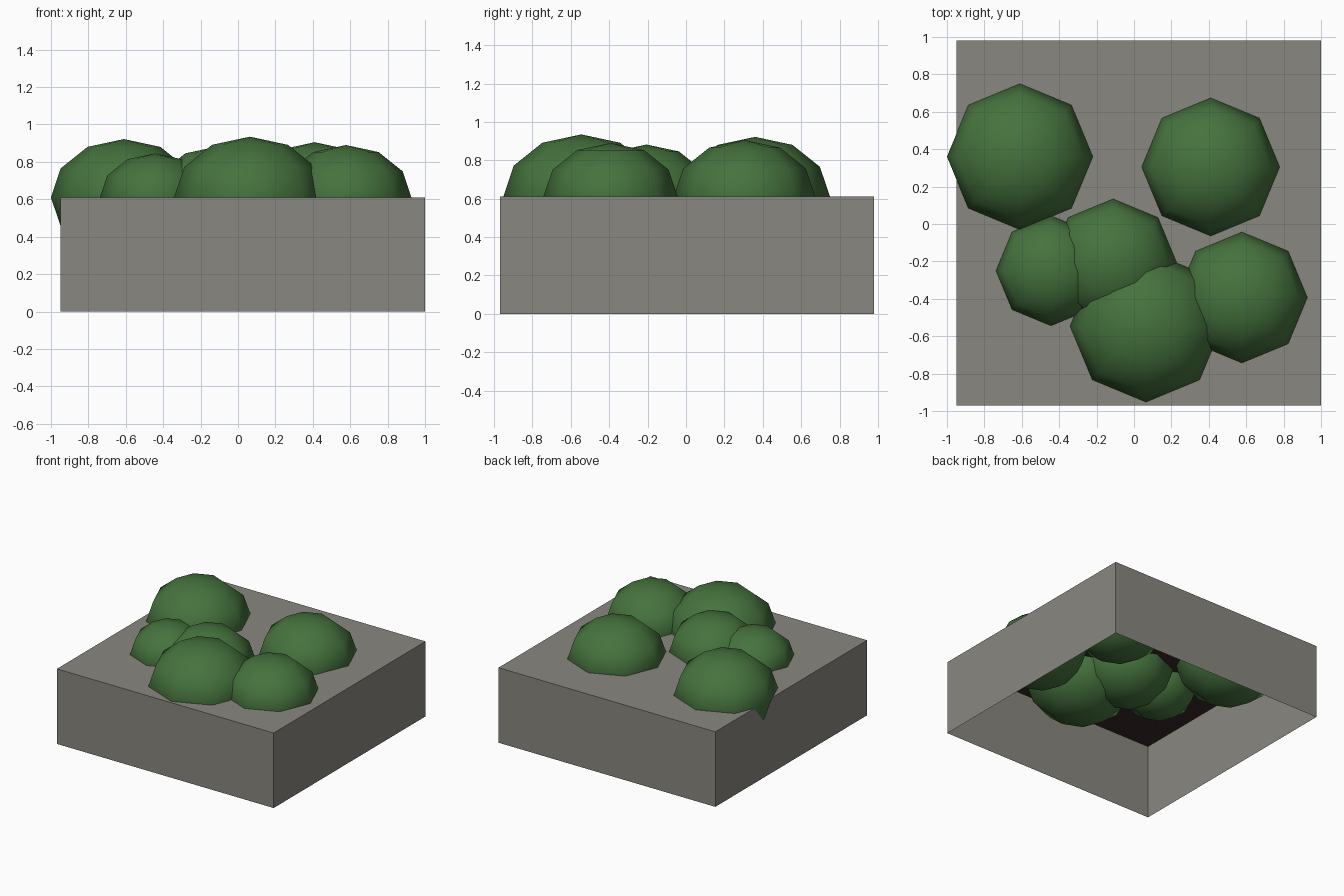
import bpy
import bmesh

if "Cube" in bpy.data.objects:
    bpy.data.objects.remove(bpy.data.objects["Cube"])


def material(name, color):
    mat = bpy.data.materials.new(name)
    mat.diffuse_color = (*color, 1)
    mat.use_nodes = True
    mat.node_tree.nodes["Principled BSDF"].inputs["Base Color"].default_value = mat.diffuse_color
    return mat


stone = material("stone", (0.25, 0.245, 0.215))
earth = material("earth", (0.04, 0.025, 0.02))
leaf = material("leaf", (0.06, 0.17, 0.047))

CX, CY, SIZE, HEIGHT = 0.025, 0.005, 1.95, 0.61

# Planter: square block, open underneath
bpy.ops.mesh.primitive_cube_add(size=1, location=(CX, CY, HEIGHT / 2))
planter = bpy.context.object
planter.name = "planter_box"
planter.scale = (SIZE, SIZE, HEIGHT)
planter.data.materials.append(stone)
bm = bmesh.new()
bm.from_mesh(planter.data)
bottom = [f for f in bm.faces if f.normal.z < -0.5]
bmesh.ops.delete(bm, geom=bottom, context='FACES')
bm.to_mesh(planter.data)
bm.free()

# Soil: dark sheet just under the top of the planter, facing down
bpy.ops.mesh.primitive_plane_add(size=SIZE - 0.01, location=(CX, CY, HEIGHT - 0.006))
soil = bpy.context.object
soil.name = "soil"
soil.data.flip_normals()
soil.data.materials.append(earth)

# Bushes: low-poly flattened spheres half sunk into the top (x, y, radius)
bushes = [
    (-0.61, 0.36, 0.39),
    (0.41, 0.305, 0.369),
    (0.577, -0.393, 0.35),
    (0.064, -0.546, 0.406),
    (-0.112, -0.206, 0.34),
    (-0.444, -0.25, 0.294),
]
for i, (x, y, r) in enumerate(bushes, 1):
    bpy.ops.mesh.primitive_uv_sphere_add(segments=8, ring_count=6, radius=r,
                                         location=(x, y, HEIGHT))
    bush = bpy.context.object
    bush.name = f"bush_{i}"
    bush.scale.z = 0.8
    bush.data.materials.append(leaf)
    bpy.ops.object.shade_smooth()
